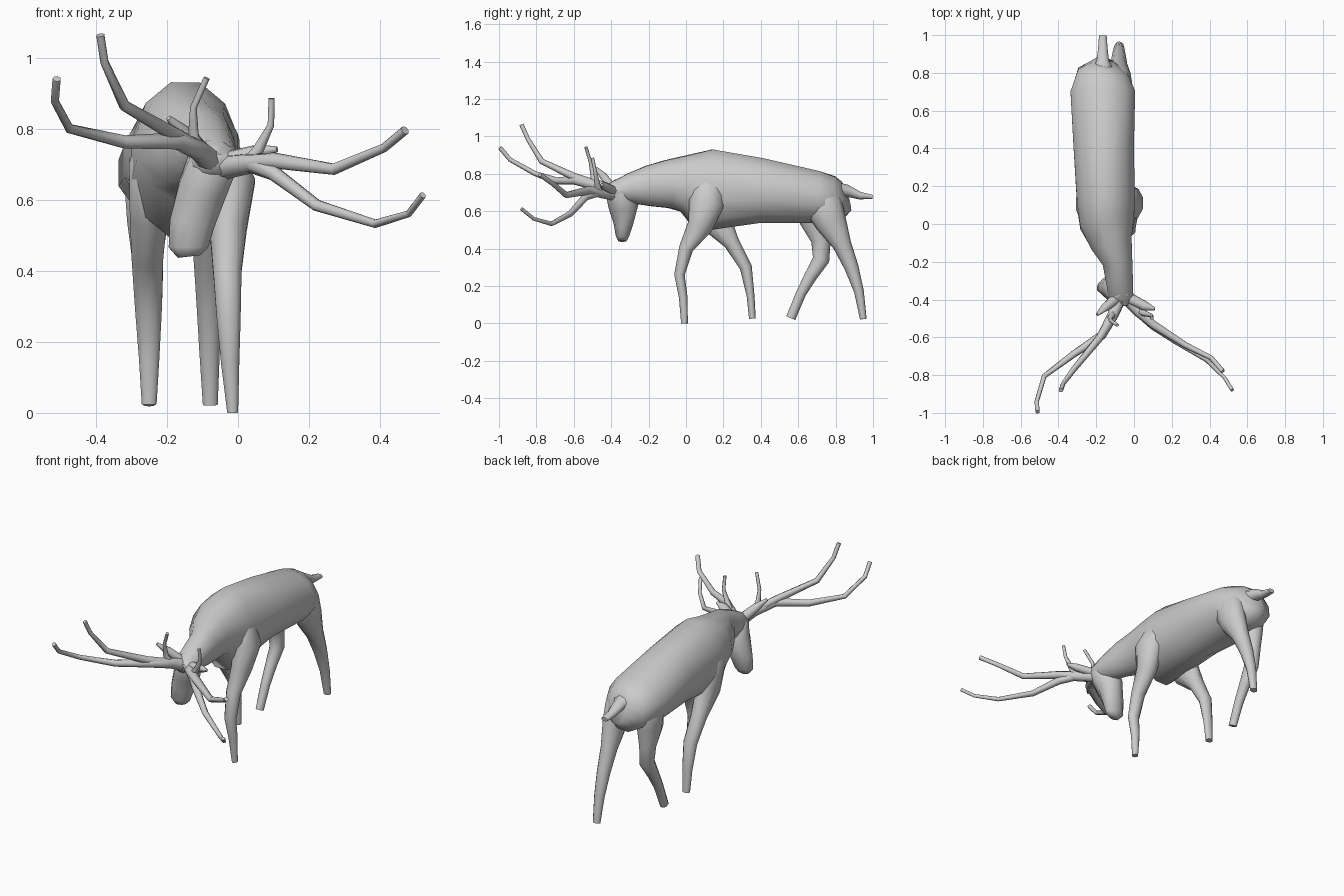
import bpy, bmesh, math
from mathutils import Vector


def tube(name, rings, sides=10):
    """Loft elliptical rings (x, y, z, radius across x, other radius) into a capped skin."""
    bm = bmesh.new()
    pts = [Vector(r[:3]) for r in rings]
    n = len(pts)
    loops = []
    for i, r in enumerate(rings):
        t = Vector()
        if i > 0:
            t += (pts[i] - pts[i - 1]).normalized()
        if i < n - 1:
            t += (pts[i + 1] - pts[i]).normalized()
        t.normalize()
        u = Vector((1, 0, 0)) - t * t.x
        u.normalize()
        v = t.cross(u)
        loop = []
        for k in range(sides):
            a = 2 * math.pi * (k + 0.5) / sides
            p = pts[i] + u * (r[3] * math.cos(a)) + v * (r[-1] * math.sin(a))
            p.z = max(p.z, 0)
            loop.append(bm.verts.new(p))
        loops.append(loop)
    for a, b in zip(loops, loops[1:]):
        for k in range(sides):
            j = (k + 1) % sides
            bm.faces.new((a[k], a[j], b[j], b[k]))
    bm.faces.new(loops[0])
    bm.faces.new(loops[-1])
    bmesh.ops.recalc_face_normals(bm, faces=bm.faces)
    me = bpy.data.meshes.new(name)
    bm.to_mesh(me)
    bm.free()
    ob = bpy.data.objects.new(name, me)
    bpy.context.collection.objects.link(ob)
    bpy.ops.object.select_all(action='DESELECT')
    bpy.context.view_layer.objects.active = ob
    ob.select_set(True)
    bpy.ops.object.shade_smooth_by_angle(angle=math.radians(65))
    return ob


def branch(name, points, r0, r1):
    """Round tapering antler branch."""
    n = len(points) - 1
    tube(name, [(*p, r0 + (r1 - r0) * min(1, 1.4 * i / n)) for i, p in enumerate(points)], 7)


# trunk and neck
tube("body", [(-.155, .855, .68, .06, .085), (-.165, .81, .665, .135, .125),
              (-.165, .70, .675, .177, .145), (-.16, .40, .71, .165, .18),
              (-.148, .10, .71, .158, .232), (-.143, 0, .75, .148, .16),
              (-.12, -.10, .745, .115, .132), (-.087, -.20, .735, .082, .112),
              (-.077, -.30, .722, .074, .083), (-.068, -.39, .708, .067, .05),
              (-.065, -.43, .70, .045, .03)], 12)

# lowered head with a jutting brow
tube("head", [(-.06, -.395, .75, .04, .03), (-.07, -.365, .71, .072, .07),
              (-.10, -.333, .63, .072, .082), (-.13, -.335, .53, .066, .052),
              (-.14, -.34, .465, .058, .035), (-.137, -.34, .44, .034, .022)])

# legs, their tops sunk into shoulders and haunches
tube("front_leg_right", [(-.09, .13, .82, .04, .05), (-.045, .12, .73, .055, .085),
                         (-.018, .11, .645, .07, .095), (-.028, .075, .52, .055, .068),
                         (-.03, .0, .40, .042, .038), (-.026, -.035, .26, .035, .028),
                         (-.022, -.015, .14, .027, .023), (-.015, -.008, 0, .016, .018)])
tube("front_leg_left", [(-.21, .10, .82, .04, .05), (-.255, .10, .70, .055, .085),
                        (-.252, .15, .56, .055, .09),
                        (-.255, .245, .43, .046, .042), (-.252, .32, .30, .040, .033),
                        (-.25, .345, .15, .030, .021), (-.25, .355, .025, .022, .018)])
tube("hind_leg_left", [(-.22, .71, .74, .06, .08), (-.25, .70, .64, .075, .10),
                       (-.255, .70, .54, .06, .09), (-.255, .722, .44, .046, .052),
                       (-.25, .722, .34, .04, .045), (-.25, .665, .25, .032, .034),
                       (-.25, .615, .16, .027, .027), (-.25, .56, .028, .022, .026)])
tube("hind_leg_right", [(-.11, .71, .74, .06, .08), (-.082, .73, .64, .075, .105),
                        (-.075, .775, .54, .06, .085),
                        (-.08, .835, .42, .046, .05), (-.08, .885, .30, .038, .038),
                        (-.08, .925, .17, .03, .026), (-.078, .948, .023, .022, .018)])

# tail
tube("tail", [(-.165, .77, .715, .09, .05), (-.165, .86, .71, .036, .035),
              (-.165, .93, .683, .027, .022), (-.165, .998, .676, .022, .012)], 8)

# ears
tube("ear_left", [(-.09, -.39, .72, .03, .025), (-.15, -.44, .785, .024, .022),
                  (-.195, -.48, .83, .008, .008)], 8)
tube("ear_right", [(-.03, -.39, .71, .03, .025), (.06, -.435, .733, .026, .022),
                   (.11, -.45, .742, .008, .008)], 8)

# antlers: beam, second branch and brow tine on each side
branch("antler_left_beam", [(-.07, -.38, .70), (-.11, -.48, .74), (-.17, -.59, .765), (-.32, -.69, .762),
                            (-.475, -.805, .80), (-.515, -.94, .875), (-.51, -.995, .94)], .036, .012)
branch("antler_left_branch", [(-.11, -.48, .74), (-.18, -.60, .785), (-.32, -.77, .865),
                              (-.375, -.845, .985), (-.387, -.88, 1.063)], .026, .012)
branch("antler_left_tine", [(-.105, -.47, .735), (-.125, -.495, .78), (-.125, -.51, .86),
                            (-.088, -.535, .942)], .022, .009)
branch("antler_right_beam", [(-.05, -.38, .69), (.02, -.46, .70), (.10, -.53, .71), (.27, -.64, .686),
                             (.41, -.71, .745), (.47, -.78, .795)], .036, .013)
branch("antler_right_branch", [(.04, -.48, .70), (.10, -.54, .675), (.22, -.62, .585), (.385, -.72, .532),
                               (.48, -.815, .56), (.52, -.88, .613)], .026, .010)
branch("antler_right_tine", [(.03, -.46, .70), (.06, -.475, .745), (.093, -.485, .81),
                             (.095, -.50, .885)], .022, .009)
